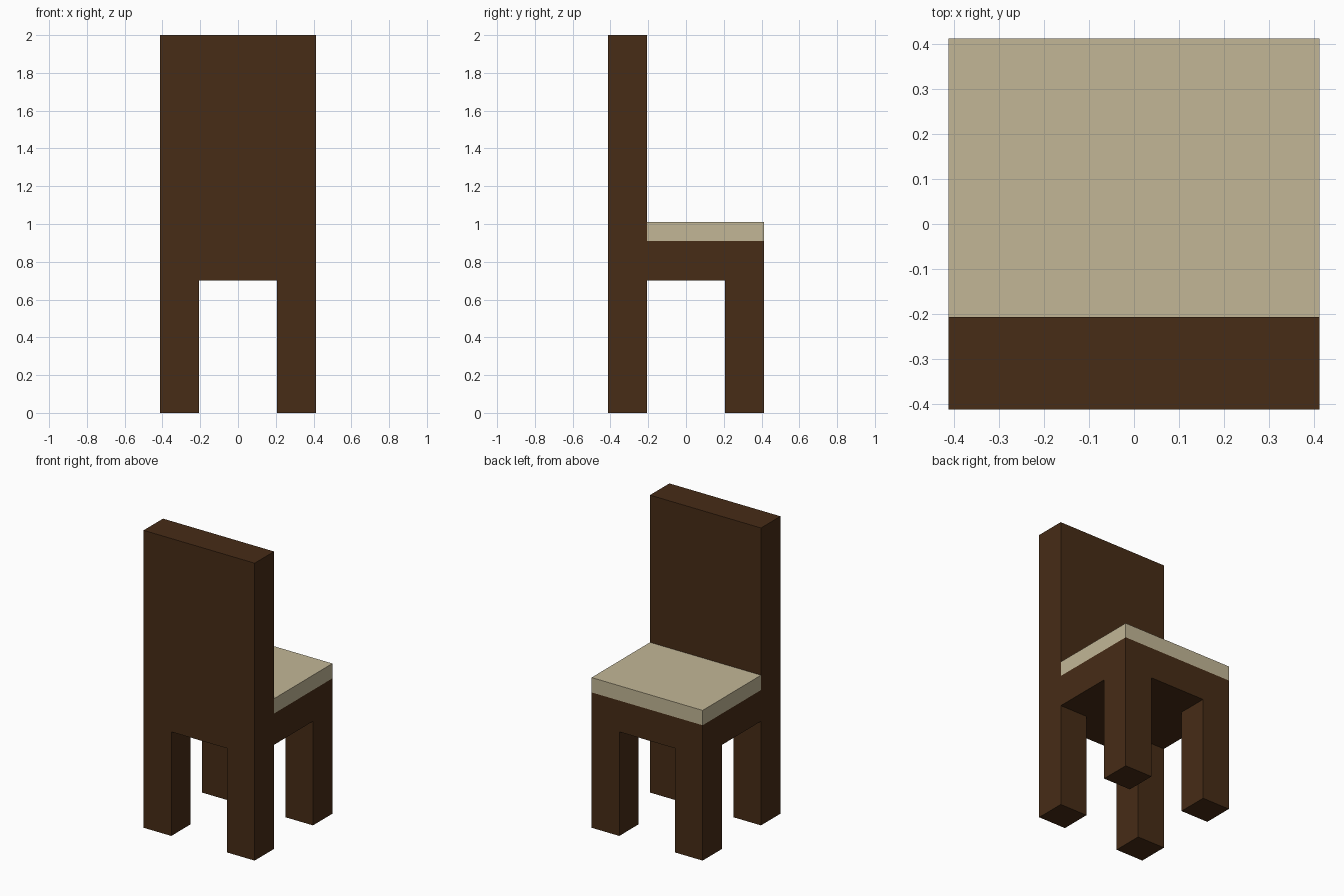
import bpy
import bmesh

if "Cube" in bpy.data.objects:
    bpy.data.objects.remove(bpy.data.objects["Cube"])

HALF = 0.413      # half width and half depth
INNER = 0.207     # inner face of legs and backrest
LEG_TOP, SEAT_TOP, CUSHION_TOP, HEIGHT = 0.70, 0.91, 1.01, 2.0


def material(name, color):
    mat = bpy.data.materials.new(name)
    mat.diffuse_color = color
    mat.use_nodes = True
    mat.node_tree.nodes["Principled BSDF"].inputs["Base Color"].default_value = mat.diffuse_color
    return mat


def extrude_profile(name, profile, half_width, mat=None):
    """Extrude a closed (y, z) side profile symmetrically along x."""
    bm = bmesh.new()
    face = bm.faces.new([bm.verts.new((-half_width, y, z)) for y, z in profile])
    result = bmesh.ops.extrude_face_region(bm, geom=[face])
    moved = [v for v in result["geom"] if isinstance(v, bmesh.types.BMVert)]
    bmesh.ops.translate(bm, verts=moved, vec=(2 * half_width, 0, 0))
    bmesh.ops.recalc_face_normals(bm, faces=bm.faces)
    mesh = bpy.data.meshes.new(name)
    bm.to_mesh(mesh)
    bm.free()
    obj = bpy.data.objects.new(name, mesh)
    bpy.context.collection.objects.link(obj)
    if mat:
        mesh.materials.append(mat)
    return obj


def rect(y0, y1, z0, z1):
    return [(y0, z0), (y1, z0), (y1, z1), (y0, z1)]


wood = material("dark_wood", (0.063, 0.025, 0.008, 1))
fabric = material("beige_fabric", (0.54, 0.47, 0.305, 1))

# Frame: backrest, seat and legs in one side profile
frame = extrude_profile("chair_frame", [
    (-HALF, 0), (-INNER, 0), (-INNER, LEG_TOP), (INNER, LEG_TOP),
    (INNER, 0), (HALF, 0), (HALF, SEAT_TOP), (-INNER, SEAT_TOP),
    (-INNER, HEIGHT), (-HALF, HEIGHT)], HALF, wood)

# Opening between left and right legs
cutter = extrude_profile("leg_gap_cutter", rect(-1, 1, -0.5, LEG_TOP), INNER)
cutter.hide_render = True
cut = frame.modifiers.new("leg_gap", 'BOOLEAN')
cut.operation = 'DIFFERENCE'
cut.solver = 'EXACT'
cut.object = cutter
bpy.context.view_layer.objects.active = frame
bpy.ops.object.modifier_apply(modifier=cut.name)
bpy.data.objects.remove(cutter)

# Seat cushion
extrude_profile("seat_cushion", rect(-INNER, HALF, SEAT_TOP, CUSHION_TOP), HALF, fabric)
